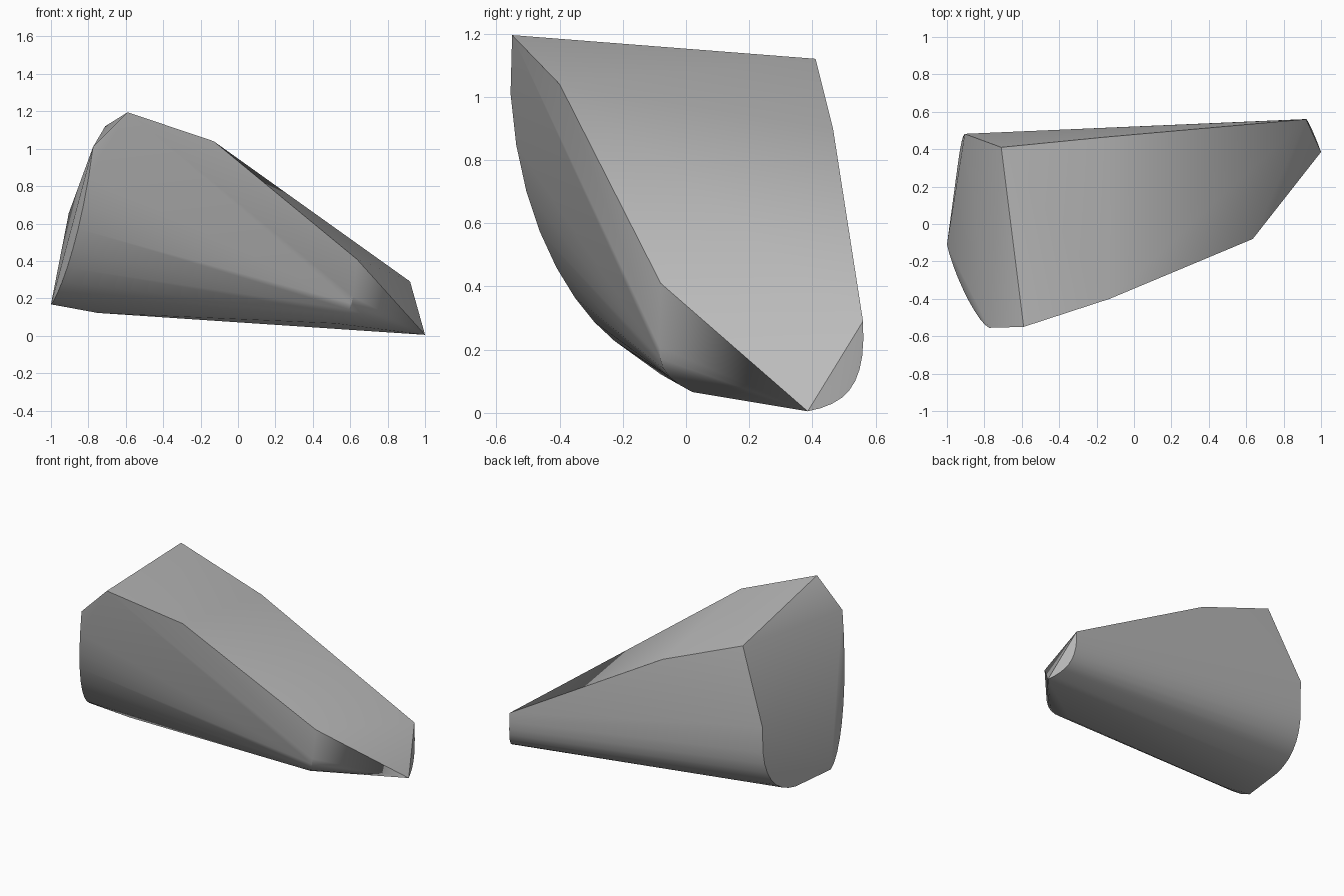
import bpy
import bmesh
import math
from mathutils import Vector
from mathutils.geometry import interpolate_bezier

# Remove the default object only
default_cube = bpy.data.objects.get("Cube")
if default_cube:
    bpy.data.objects.remove(default_cube, do_unlink=True)


def flat_material(name, colour):
    """Create a plain matte material."""
    material = bpy.data.materials.new(name)
    material.use_nodes = True
    material.diffuse_color = colour
    shader = material.node_tree.nodes["Principled BSDF"]
    shader.inputs["Base Color"].default_value = colour
    shader.inputs["Roughness"].default_value = 0.8
    return material


def rounded_edge(start, first_handle, second_handle, end, steps):
    """Sample a curved edge of the stone."""
    corners = [Vector(p) for p in (start, first_handle, second_handle, end)]
    return interpolate_bezier(*corners, steps)


def hull_object(name, points, material):
    """Wrap a convex skin around the points and shade it."""
    bm = bmesh.new()
    for point in points:
        bm.verts.new(point)
    bmesh.ops.convex_hull(bm, input=list(bm.verts))
    loose = [v for v in bm.verts if not v.link_faces]
    bmesh.ops.delete(bm, geom=loose, context="VERTS")
    bmesh.ops.recalc_face_normals(bm, faces=list(bm.faces))
    mesh = bpy.data.meshes.new(name)
    bm.to_mesh(mesh)
    bm.free()
    mesh.materials.append(material)
    stone = bpy.data.objects.new(name, mesh)
    bpy.context.collection.objects.link(stone)
    bpy.ops.object.select_all(action="DESELECT")
    stone.select_set(True)
    bpy.context.view_layer.objects.active = stone
    bpy.ops.object.shade_smooth_by_angle(angle=math.radians(30))
    return stone


# Sharp corners of the sloping top
peak = (-0.59, -0.55, 1.195)
back_peak = (-0.71, 0.41, 1.12)
back_ridge = (-0.15, 0.465, 0.9)
front_shoulder = (-0.13, -0.40, 1.04)
end_corner = (0.92, 0.56, 0.29)
end_tip = (1.0, 0.385, 0.005)
front_corner = (0.635, -0.08, 0.41)

# Thick end: front curve, blunt base and back edge
front_top = (-0.775, -0.555, 1.01)
end_heel = (-1.0, -0.11, 0.168)
base_back = (-0.955, 0.2, 0.16)
back_top = (-0.905, 0.482, 0.655)
back_low = (-0.908, 0.478, 0.48)
belly = (-0.75, -0.08, 0.122)
front_curve = rounded_edge(front_top, (-0.84, -0.525, 0.5),
                           (-0.965, -0.27, 0.2), end_heel, 10)
back_curve = rounded_edge(back_low, (-0.92, 0.47, 0.28),
                          (-0.94, 0.36, 0.18), base_back, 8)

# Narrow end: tip curve and softened front crease
tip_curve = rounded_edge(end_corner, (0.92, 0.57, 0.1),
                         (0.95, 0.52, 0.03), end_tip, 10)
crease_curve = rounded_edge((0.615, -0.085, 0.21), (0.605, -0.085, 0.14),
                            (0.58, -0.06, 0.105), (0.52, 0.02, 0.066), 6)

outline = [peak, back_peak, back_ridge, front_shoulder, front_corner,
           back_top, belly]
for curve in (front_curve, back_curve, tip_curve, crease_curve):
    outline.extend(curve)

stone_grey = flat_material("stone_grey", (0.5, 0.5, 0.5, 1.0))
hull_object("wedge_stone", outline, stone_grey)
